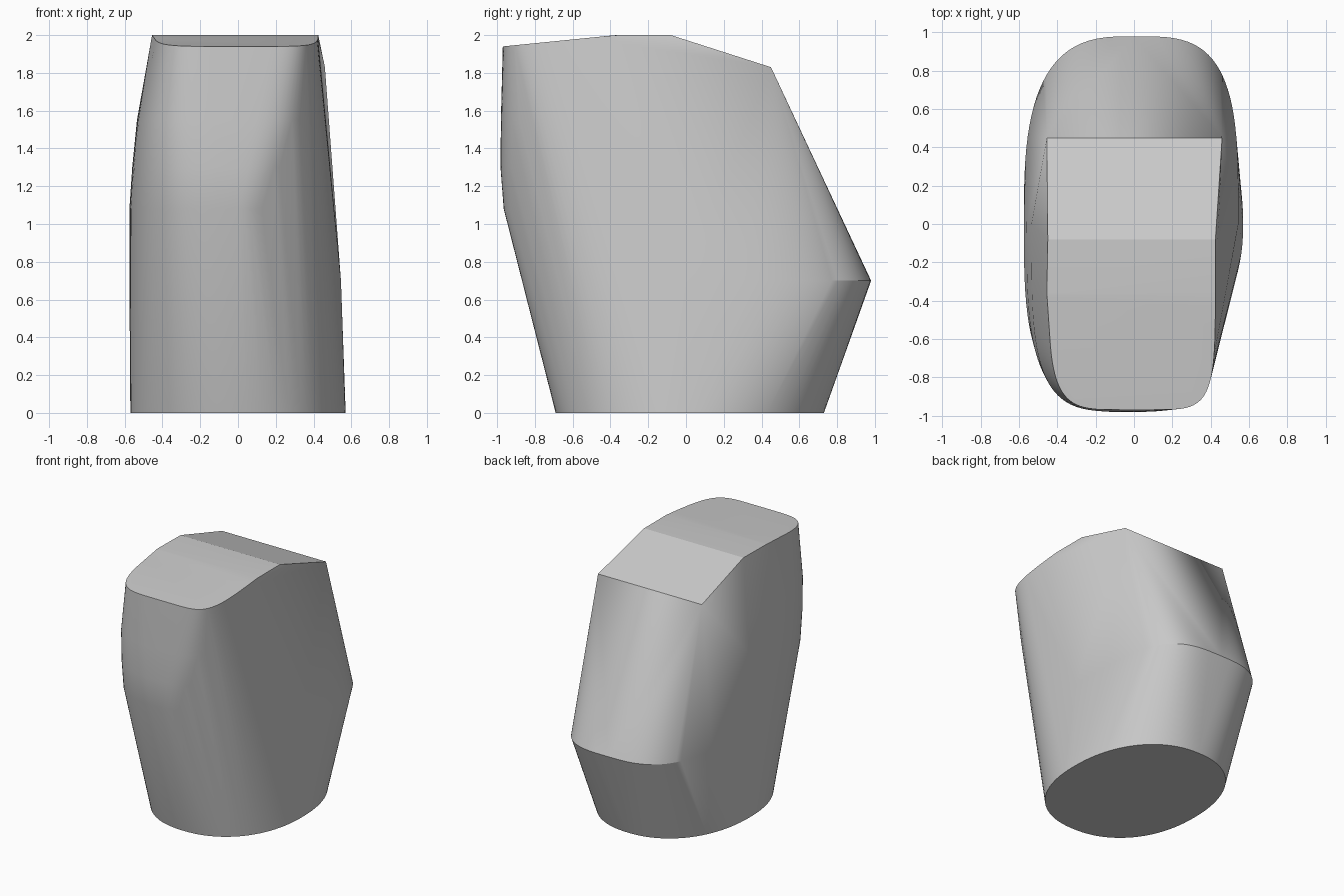
import bpy, bmesh, math

cube = bpy.data.objects.get("Cube")
if cube:
    bpy.data.objects.remove(cube, do_unlink=True)


def arc(left, right, depth, z, n_left, n_right, centre=0.0, steps=48):
    """Half of a rounded outline, from +x round to -x; negative depth faces the front."""
    pts = []
    for i in range(steps + 1):
        c, s = math.cos(math.pi * i / steps), math.sin(math.pi * i / steps)
        n, width = (n_right, right) if c > 0 else (n_left, left)
        x = math.copysign(width * abs(c) ** (2 / n), c)
        pts.append((x, centre + depth * abs(s) ** (2 / n), z))
    return pts


# Oval base
points = arc(0.57, 0.57, -0.69, 0, 2.2, 2.2) + arc(0.57, 0.57, 0.73, 0, 2.2, 2.2)
# Back ridge
points += arc(0.575, 0.545, 0.98, 0.7, 3, 3.5)
# Rounded front, fuller on one side
points += arc(0.575, 0.48, -0.965, 1.08, 3.2, 2)
points += arc(0.56, 0.46, -0.982, 1.3, 3.5, 2.6)
points += arc(0.535, 0.45, -0.98, 1.55, 4, 3.6)
# Front lip of the sloping top
for x, y, z in arc(0.445, 0.425, -0.89, 0, 5, 6, centre=-0.08):
    points.append((x, y, min(2.0, 1.94 + 0.1 * (y + 0.97))))
# Straight creases across the top
for y, z, left, right in ((-0.36, 2, 0.455, 0.425), (-0.08, 2, 0.45, 0.425),
                          (0.45, 1.83, 0.455, 0.46)):
    points += [(-left, y, z), (right, y, z)]

# Tight skin around the outlines
bm = bmesh.new()
verts = [bm.verts.new(p) for p in points]
bmesh.ops.remove_doubles(bm, verts=bm.verts[:], dist=0.002)
hull = bmesh.ops.convex_hull(bm, input=bm.verts[:])
unused = {g for g in hull["geom_interior"] + hull["geom_unused"]
          if isinstance(g, bmesh.types.BMVert)}
bmesh.ops.delete(bm, geom=list(unused), context='VERTS')
bmesh.ops.dissolve_limit(bm, angle_limit=math.radians(0.5),
                         verts=bm.verts[:], edges=bm.edges[:])
bmesh.ops.recalc_face_normals(bm, faces=bm.faces[:])
mesh = bpy.data.meshes.new("faceted_body")
bm.to_mesh(mesh)
bm.free()

body = bpy.data.objects.new("faceted_body", mesh)
bpy.context.collection.objects.link(body)

# Plain grey
grey = bpy.data.materials.new("plain_grey")
grey.use_nodes = True
colour = (0.6, 0.6, 0.6, 1)
grey.diffuse_color = colour
grey.node_tree.nodes["Principled BSDF"].inputs["Base Color"].default_value = colour
mesh.materials.append(grey)

# Soft sides, crisp rims
bpy.ops.object.select_all(action='DESELECT')
body.select_set(True)
bpy.context.view_layer.objects.active = body
bpy.ops.object.shade_smooth_by_angle(angle=math.radians(17))
